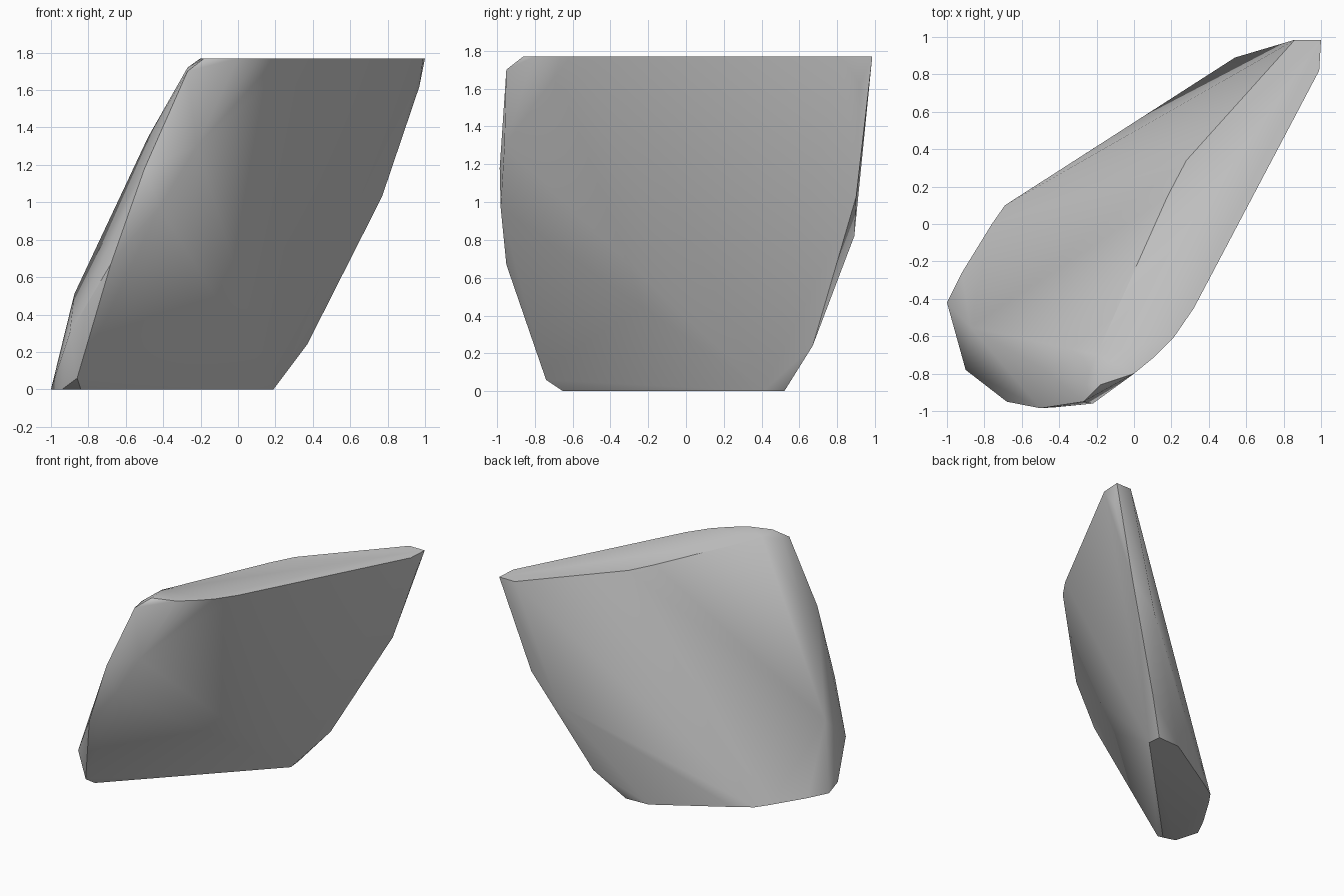
import bpy, bmesh, math

cube = bpy.data.objects.get("Cube")
if cube:
    bpy.data.objects.remove(cube, do_unlink=True)

# One plain stone colour
grey = bpy.data.materials.new("stone_grey")
grey.use_nodes = True
colour = (0.6, 0.6, 0.6, 1)
grey.diffuse_color = colour
grey.node_tree.nodes["Principled BSDF"].inputs["Base Color"].default_value = colour

TOP = 1.77
# Flat top and foot outlines
top = [(1, .985), (.99, .82), (.32, -.45), (.21, -.61), (.11, -.71), (0, -.8),
       (-.18, -.86), (-.2, -.7), (.18, .15), (.28, .34), (.86, .985)]
foot = [(.19, .41), (.18, .52), (-.02, .51), (-.55, .19), (-.69, .1), (-.76, 0),
        (-.92, -.26), (-1, -.42), (-.94, -.62), (-.84, -.65)]
# Rounded nose and tail corners between the two outlines
nose = [(-.86, -.74, .06), (-.9, -.78, .3), (-.875, -.55, .51), (-.68, -.95, .67),
        (-.42, -.98, .97), (-.5, -.985, 1.18), (-.22, -.96, 1.3),
        (-.48, -.78, 1.35), (-.27, -.95, 1.7), (-.27, -.86, 1.72)]
tail = [(.37, .67, .24), (.54, .89, .82), (.77, .9, 1.03), (.97, .92, 1.62)]

bm = bmesh.new()
points = [(x, y, TOP) for x, y in top] + [(x, y, 0) for x, y in foot] + nose + tail
for p in points:
    bm.verts.new(p)
hull = bmesh.ops.convex_hull(bm, input=bm.verts[:])
spare = {v for v in hull["geom_interior"] + hull["geom_unused"]
         if isinstance(v, bmesh.types.BMVert)}
bmesh.ops.delete(bm, geom=list(spare), context='VERTS')
# Merge the flat regions into single faces
bmesh.ops.dissolve_limit(bm, angle_limit=math.radians(1), verts=bm.verts[:], edges=bm.edges[:])
bmesh.ops.recalc_face_normals(bm, faces=bm.faces[:])

mesh = bpy.data.meshes.new("stone_slab")
bm.to_mesh(mesh)
bm.free()
mesh.materials.append(grey)
slab = bpy.data.objects.new("stone_slab", mesh)
bpy.context.collection.objects.link(slab)

bpy.ops.object.select_all(action='DESELECT')
slab.select_set(True)
bpy.context.view_layer.objects.active = slab
bpy.ops.object.shade_smooth_by_angle(angle=math.radians(40))
